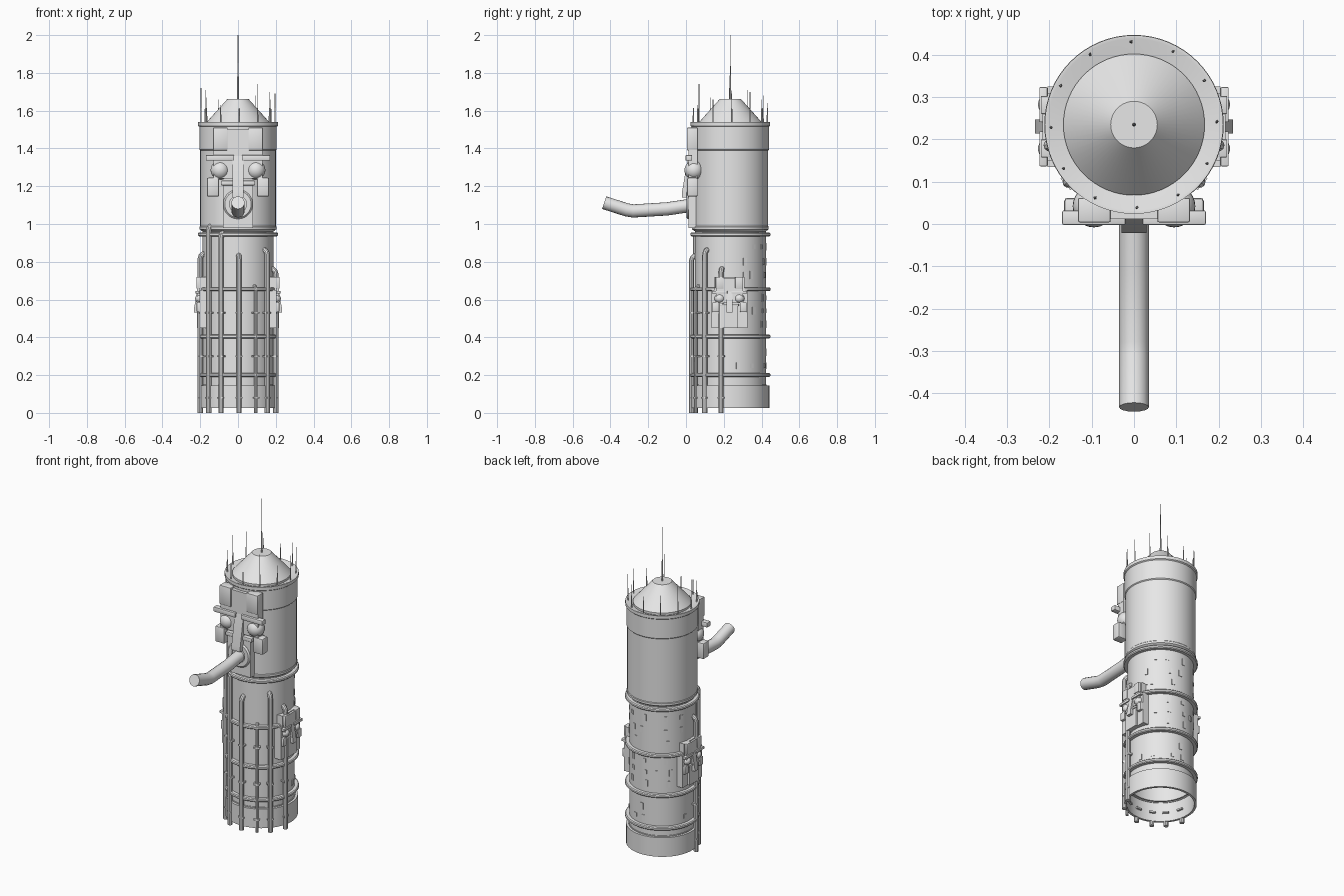
import bpy, bmesh, math, random
from mathutils import Matrix, Vector

random.seed(4)
if "Cube" in bpy.data.objects:
    bpy.data.objects.remove(bpy.data.objects["Cube"], do_unlink=True)

grey = bpy.data.materials.new("light_grey")
grey.use_nodes = True
grey.diffuse_color = (0.8, 0.8, 0.8, 1)
grey.node_tree.nodes["Principled BSDF"].inputs["Base Color"].default_value = (0.8, 0.8, 0.8, 1)

CY = 0.235          # tower axis
AXIS = Matrix.Translation((0, CY, 0))
parts = []


def finish(name, bm, matrix=Matrix()):
    bm.transform(matrix)
    bmesh.ops.recalc_face_normals(bm, faces=bm.faces)
    mesh = bpy.data.meshes.new(name)
    bm.to_mesh(mesh)
    bm.free()
    mesh.materials.append(grey)
    obj = bpy.data.objects.new(name, mesh)
    bpy.context.collection.objects.link(obj)
    parts.append(obj)
    return obj


def box(name, lo, hi, matrix=Matrix(), bevel=0.0):
    bm = bmesh.new()
    lo, hi = Vector(lo), Vector(hi)
    bmesh.ops.create_cube(bm, size=1, matrix=Matrix.Translation((lo + hi) / 2)
                          @ Matrix.Diagonal((*(hi - lo), 1)))
    if bevel:
        bmesh.ops.bevel(bm, geom=bm.edges[:], offset=bevel, segments=2, affect='EDGES', profile=0.5)
    return finish(name, bm, matrix)


def lathe(name, profile, matrix=AXIS, steps=64):
    bm = bmesh.new()
    verts = [bm.verts.new((r, 0, z)) for r, z in profile]
    edges = [bm.edges.new(pair) for pair in zip(verts, verts[1:])]
    bmesh.ops.spin(bm, geom=verts + edges, cent=(0, 0, 0), axis=(0, 0, 1),
                   angle=math.tau, steps=steps)
    bmesh.ops.remove_doubles(bm, verts=bm.verts, dist=1e-5)
    return finish(name, bm, matrix)


def tube(name, points, radius, res=3):
    curve = bpy.data.curves.new(name, 'CURVE')
    curve.dimensions = '3D'
    curve.bevel_depth = radius
    curve.bevel_resolution = res
    curve.use_fill_caps = True
    spline = curve.splines.new('POLY')
    spline.points.add(len(points) - 1)
    for p, co in zip(spline.points, points):
        p.co = (*co, 1)
    helper = bpy.data.objects.new(name, curve)
    bpy.context.collection.objects.link(helper)
    bpy.context.view_layer.update()
    mesh = bpy.data.meshes.new_from_object(helper.evaluated_get(bpy.context.evaluated_depsgraph_get()))
    bm = bmesh.new()
    bm.from_mesh(mesh)
    bpy.data.objects.remove(helper, do_unlink=True)
    return finish(name, bm)


def polar(angle, r, z):
    return Vector((r * math.cos(angle), CY + r * math.sin(angle), z))


# Hollow tower shell: base band, shaft, wider upper drum, crown band, dished rim
lathe("tower_shell", [(0, 0.95), (0.178, 0.95), (0.178, 0.15), (0.192, 0.15), (0.192, 0.025),
                      (0.206, 0.025), (0.206, 0.145), (0.188, 0.145), (0.188, 0.975),
                      (0.2, 0.975), (0.2, 1.39), (0.205, 1.395), (0.205, 1.515),
                      (0.211, 1.52), (0.211, 1.54), (0.203, 1.54), (0.167, 1.525), (0, 1.525)])
lathe("roof_cone", [(0.167, 1.525), (0.167, 1.538), (0.055, 1.663), (0, 1.663)])

# Ring beams round the shaft
for z in (0.2, 0.405, 0.655, 0.945):
    lathe("ring_beam", [(0.18, z - 0.01), (0.207, z - 0.01), (0.212, z - 0.005), (0.212, z + 0.005),
                        (0.207, z + 0.01), (0.18, z + 0.01)])
lathe("drum_skirt", [(0.186, 0.96), (0.203, 0.972), (0.203, 0.985), (0.199, 0.99)])

# Masts
lathe("central_mast", [(0, 1.65), (0.005, 1.65), (0.004, 1.78), (0.002, 1.8), (0.0015, 2.0), (0, 2.0)], steps=8)
heights = [1.69, 1.7, 1.68, 1.64, 1.66, 1.71, 1.72, 1.67, 1.63, 1.61, 1.74, 1.66]
for i, top in enumerate(heights):
    spot = polar(math.radians(i * 30 + 2), 0.196, 0)
    lathe("rim_mast", [(0, 1.52), (0.004, 1.52), (0.003, 1.61), (0.0015, 1.615), (0.0015, top), (0, top)],
          Matrix.Translation(spot), 8)

# Vertical pipes that bend into the wall at the top, with small clamps
for x, top in ((-0.2, 0.86), (-0.155, 1.01), (-0.09, 0.97), (0.005, 0.85),
               (0.095, 0.69), (0.155, 0.88), (0.2, 0.78)):
    a = -math.acos(x / 0.206)
    rad = 0.009 if top < 0.7 else 0.014
    path = [polar(a, 0.206, 0), polar(a, 0.206, top - 0.045)]
    for k in (30, 60, 90):
        t = math.radians(k)
        path.append(polar(a, 0.176 + 0.03 * math.cos(t), top - 0.045 + 0.03 * math.sin(t)))
    tube("wall_pipe", path, rad)
    for z in (0.08, 0.3, 0.53):
        box("pipe_clamp", (0.18, -0.018, z - 0.005), (0.215, 0.018, z + 0.005),
            AXIS @ Matrix.Rotation(a, 4, 'Z'))

# Small windows on the back of the shaft
for z in (0.25, 0.32, 0.47, 0.54, 0.61, 0.73, 0.8, 0.88):
    for k in range(7):
        if random.random() < 0.6:
            a = math.radians(18 + k * 24 + random.uniform(-7, 7))
            h = random.choice((0.012, 0.017, 0.02))
            box("window_plate", (0.184, -0.01, z - h), (0.191, 0.01, z + h),
                AXIS @ Matrix.Rotation(a, 4, 'Z'))


def mask(label, m, deep):
    """Stylised face in local space: x across, -y outward, z up from the chin."""
    box(label + "_back_plate", (-0.13, 0, 0.26), (0.13, deep, 0.52), m)
    box(label + "_lower_plate", (-0.08, 0, 0), (0.08, deep, 0.24), m)
    for s in (-1, 1):
        def side(name, x0, y0, z0, x1, y1, z1, bevel=0.004):
            xs = sorted((s * x0, s * x1))
            box(f"{label}_{name}", (xs[0], y0, z0), (xs[1], y1, z1), m, bevel)
        side("forehead_block", 0.055, -0.008, 0.41, 0.132, deep, 0.53)
        side("brow", 0.02, -0.014, 0.355, 0.17, 0.02, 0.385)
        side("cheek_bar", 0.02, -0.008, 0.225, 0.09, 0.03, 0.25)
        side("ear_block", 0.1, -0.006, 0.165, 0.165, 0.05, 0.265, 0.008)
        bm = bmesh.new()
        bmesh.ops.create_uvsphere(bm, u_segments=24, v_segments=14, radius=0.05)
        finish(label + "_eye", bm, m @ Matrix.Translation((s * 0.095, 0.03, 0.305)))
    # Wedge nose, thicker at its lower end
    bm = bmesh.new()
    prof = [bm.verts.new((-0.03, y, z)) for y, z in
            ((0.02, 0.38), (0, 0.38), (-0.033, 0.19), (-0.033, 0.16), (0.02, 0.16))]
    out = bmesh.ops.extrude_face_region(bm, geom=[bm.faces.new(prof)])
    bmesh.ops.translate(bm, vec=(0.06, 0, 0), verts=[v for v in out["geom"] if isinstance(v, bmesh.types.BMVert)])
    finish(label + "_nose", bm, m)


# Large front face with mouth disc and long bent spout
mask("front", Matrix.Translation((0, 0.012, 0.98)), 0.05)
lathe("mouth_disc", [(0, 0), (0.078, 0), (0.078, 0.03), (0.07, 0.038), (0.045, 0.038), (0.045, 0.03), (0, 0.03)],
      Matrix.Translation((0, 0.04, 1.105)) @ Matrix.Rotation(math.pi / 2, 4, 'X'), 40)
tube("front_spout", [(0, 0.05, 1.1), (0, 0, 1.095), (0, -0.1, 1.08), (0, -0.28, 1.069),
                     (0, -0.315, 1.075), (0, -0.433, 1.113)], 0.035, 6)

# Small matching faces on both flanks
for s, name in ((-1, "right"), (1, "left")):
    turn = Matrix.Translation((s * 0.216, CY - 0.005, 0.45)) @ Matrix.Rotation(s * math.pi / 2, 4, 'Z')
    mask(name, turn @ Matrix.Diagonal((0.55, 0.55, 0.51, 1)), 0.07)
    box(name + "_mount", (-0.095, 0.012, 0), (0.095, 0.07, 0.2), turn)
    box(name + "_mount_top", (-0.08, 0.012, 0.19), (0.08, 0.07, 0.27), turn)

# Smooth the round parts and keep the edges crisp
bpy.ops.object.select_all(action='DESELECT')
for obj in parts:
    obj.select_set(True)
bpy.context.view_layer.objects.active = parts[0]
bpy.ops.object.shade_smooth_by_angle(angle=math.radians(30))
